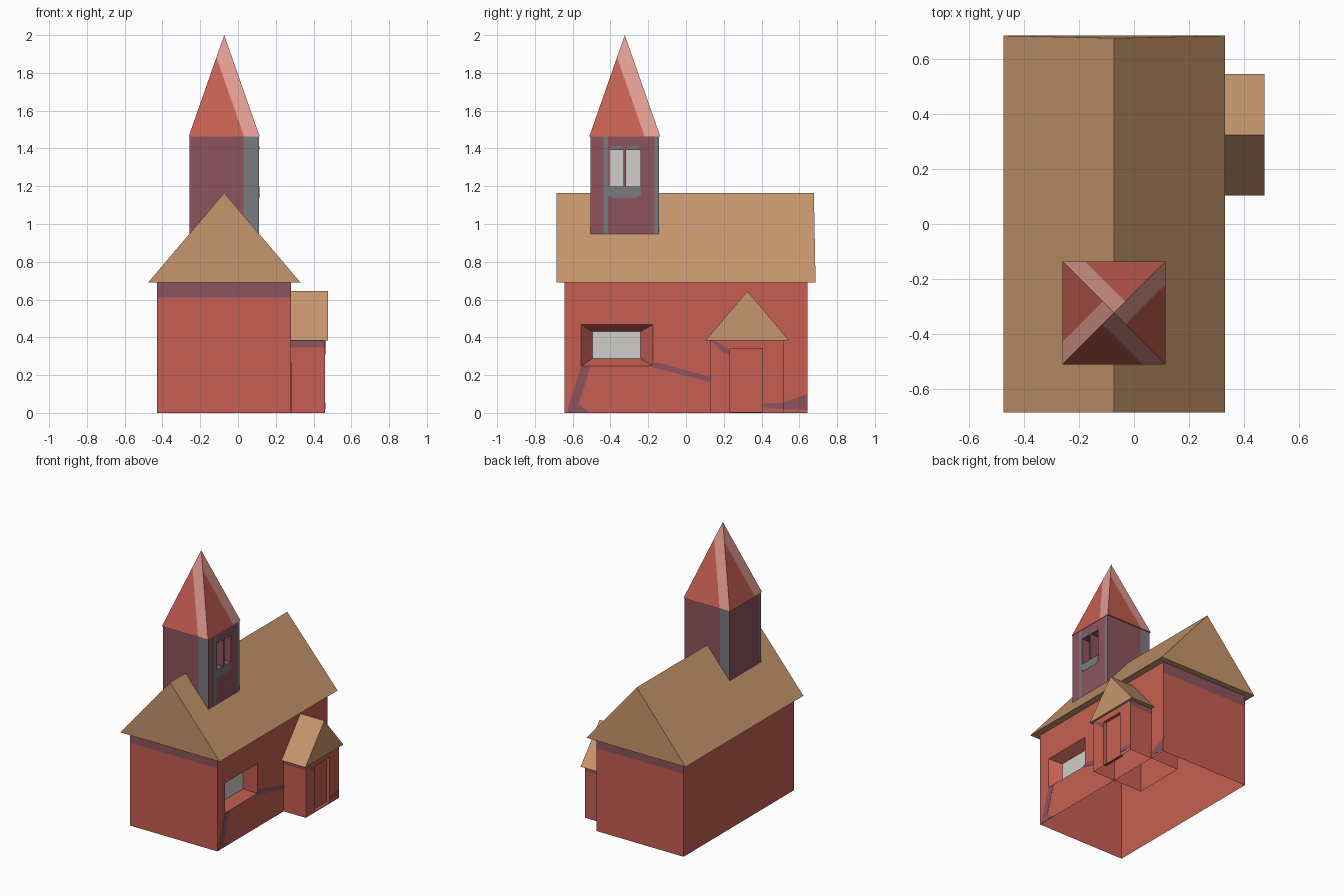
import bpy, bmesh
from mathutils import Vector, Matrix
from math import pi

if "Cube" in bpy.data.objects:
    bpy.data.objects.remove(bpy.data.objects["Cube"])


def material(name, rgb):
    m = bpy.data.materials.new(name)
    lin = [((c / 255 + 0.055) / 1.055) ** 2.4 for c in rgb]
    m.diffuse_color = (*lin, 1)
    m.use_nodes = True
    m.node_tree.nodes["Principled BSDF"].inputs["Base Color"].default_value = m.diffuse_color
    return m


RED = material("brick_red", (198, 95, 82))
PURPLE = material("dusky_purple", (141, 84, 95))
GREY = material("slate_grey", (120, 123, 125))
PINK = material("pale_pink", (226, 156, 145))
PANE = material("window_pane", (207, 206, 200))
TAN = material("roof_tan", (198, 150, 109))


def hull(name, pts, *mats):
    """Convex solid around a few points."""
    bm = bmesh.new()
    for p in pts:
        bm.verts.new(p)
    bmesh.ops.convex_hull(bm, input=bm.verts[:])
    bmesh.ops.dissolve_limit(bm, angle_limit=0.01, verts=bm.verts[:], edges=bm.edges[:])
    bmesh.ops.recalc_face_normals(bm, faces=bm.faces[:])
    me = bpy.data.meshes.new(name)
    bm.to_mesh(me)
    bm.free()
    for m in mats:
        me.materials.append(m)
    ob = bpy.data.objects.new(name, me)
    bpy.context.collection.objects.link(ob)
    return ob


def corners(x0, x1, y0, y1, z0, z1):
    return [(x, y, z) for x in (x0, x1) for y in (y0, y1) for z in (z0, z1)]


def cut(ob, pts):
    """Carve a convex hole out of an object."""
    cutter = hull("cutter", pts, ob.data.materials[0])
    mod = ob.modifiers.new("hole", "BOOLEAN")
    mod.operation, mod.solver, mod.object = "DIFFERENCE", "EXACT", cutter
    bpy.context.view_layer.objects.active = ob
    bpy.ops.object.modifier_apply(modifier=mod.name)
    bpy.data.objects.remove(cutter)


def paint(ob, planes, rule):
    """Slice along (axis, position) planes, colour faces by a rule, open the underside."""
    bm = bmesh.new()
    bm.from_mesh(ob.data)
    for axis, pos in planes:
        co, no = Vector((0, 0, 0)), Vector((0, 0, 0))
        co[axis], no[axis] = pos, 1
        bmesh.ops.bisect_plane(bm, geom=bm.verts[:] + bm.edges[:] + bm.faces[:],
                               plane_co=co, plane_no=no)
    bm.normal_update()
    for f in bm.faces:
        f.material_index = rule(f.calc_center_median(), f.normal)
    ground = [f for f in bm.faces if all(v.co.z < 0.001 for v in f.verts)]
    bmesh.ops.delete(bm, geom=ground, context="FACES")
    bm.to_mesh(ob.data)
    bm.free()


def patch(name, x, yz, mat):
    """Thin painted plate on a wall facing right."""
    hull(name, [(x + d, y, z) for d in (-0.001, 0.0015) for y, z in yz], mat)


# Main hall with splayed side window and a band under both gables
hall = hull("hall_walls", corners(-0.43, 0.281, -0.642, 0.642, 0, 0.695), RED, PURPLE, PANE)
cut(hall, [(0.21, y, z) for y in (-0.495, -0.24) for z in (0.288, 0.43)] +
    [(0.352, y, z) for y in (-0.615, -0.11) for z in (0.208, 0.508)])
paint(hall, [(2, 0.61)], lambda c, n: 2 if n.x > 0.95 and c.x < 0.25 else
      1 if abs(n.y) > 0.95 and c.z > 0.61 else 0)

# Main roof
hull("hall_roof", [(x, y, 0.69) for x in (-0.476, 0.331) for y in (-0.686, 0.686)] +
     [(-0.073, -0.686, 1.165), (-0.073, 0.677, 1.165)], TAN)

# Side porch, running into the hall, with recessed door and gabled roof
porch = hull("porch_walls", corners(0.05, 0.461, 0.13, 0.515, 0, 0.388), RED, PURPLE)
cut(porch, corners(0.438, 0.6, 0.233, 0.406, 0.006, 0.34))
paint(porch, [(2, 0.345)], lambda c, n: int(abs(n.y) > 0.95 and c.z > 0.345))
hull("porch_roof", [(x, y, z) for x in (0.05, 0.476)
                    for y, z in ((0.104, 0.384), (0.546, 0.384), (0.325, 0.645))], TAN)

# Tower with paired windows and grey corner strips
TX, TY = -0.073, -0.324
tower = hull("tower", corners(-0.256, 0.112, -0.505, -0.143, 0.75, 1.467), PURPLE, GREY, PANE)
for y0, y1 in ((-0.406, -0.331), (-0.318, -0.242)):
    cut(tower, corners(0.05, 0.2, y0, y1, 1.198, 1.393))


def tower_rule(c, n):
    if n.x > 0.95:
        if c.x < 0.1:
            return 2
        return int(-0.437 < c.y < -0.412 or c.y > -0.167)
    if n.x < -0.95:
        return int(c.y < -0.485)
    if c.y < -0.5:
        return int(c.x > 0.03)
    return int(c.y > -0.15 and c.x < -0.176)


paint(tower, [(0, 0.03), (0, -0.176), (1, -0.437), (1, -0.412), (1, -0.167), (1, -0.485)],
      tower_rule)

# Weathered grey under and over the tower windows
patch("sill_stain", 0.112, [(-0.412, 1.198), (-0.238, 1.198), (-0.238, 1.155),
                            (-0.265, 1.138), (-0.385, 1.138), (-0.412, 1.15)], GREY)
for i, y in enumerate((-0.37, -0.28)):
    patch(f"lintel_stain_{i}", 0.112, [(y - 0.036, 1.394), (y + 0.036, 1.394),
                                      (y + 0.03, 1.41), (y - 0.03, 1.41)], GREY)

# Purple weathering on the right wall and porch front
patch("crack_right", 0.281, [(-0.2, 0.247), (-0.155, 0.268), (0.13, 0.19), (0.13, 0.163)], PURPLE)
patch("crack_left", 0.281, [(-0.555, 0.247), (-0.505, 0.247), (-0.57, 0.04), (-0.62, 0.04)], PURPLE)
patch("crack_foot", 0.281, [(-0.63, 0.0), (-0.51, 0.005), (-0.57, 0.045), (-0.62, 0.045)], PURPLE)
patch("corner_stain", 0.281, [(0.515, 0.055), (0.64, 0.1), (0.64, 0.015), (0.515, 0.02)], PURPLE)
patch("porch_stain", 0.461, [(0.41, 0.05), (0.515, 0.055), (0.515, 0.02), (0.41, 0.025)], PURPLE)
patch("porch_crack", 0.461, [(0.13, 0.385), (0.165, 0.375), (0.23, 0.335),
                             (0.23, 0.31), (0.2, 0.315)], PURPLE)

# Spire: four sides, each with a pale strip along its right edge
bm = bmesh.new()
H, F, Z = 0.188, 0.78, 1.463
a, b, tip = Vector((-H, -H, Z)), Vector((H, -H, Z)), Vector((0, 0, 2.0))
p, q = a.lerp(b, F), a.lerp(tip, F)
for k in range(4):
    rot = Matrix.Rotation(k * pi / 2, 3, "Z")
    for mi, loop in enumerate(((a, p, q), (p, b, tip, q))):
        f = bm.faces.new([bm.verts.new(rot @ v + Vector((TX, TY, 0))) for v in loop])
        f.material_index = mi
bm.faces.new([bm.verts.new((TX + sx * H, TY + sy * H, Z))
              for sx, sy in ((-1, -1), (-1, 1), (1, 1), (1, -1))])
me = bpy.data.meshes.new("spire")
bm.to_mesh(me)
bm.free()
me.materials.append(RED)
me.materials.append(PINK)
bpy.context.collection.objects.link(bpy.data.objects.new("spire", me))
